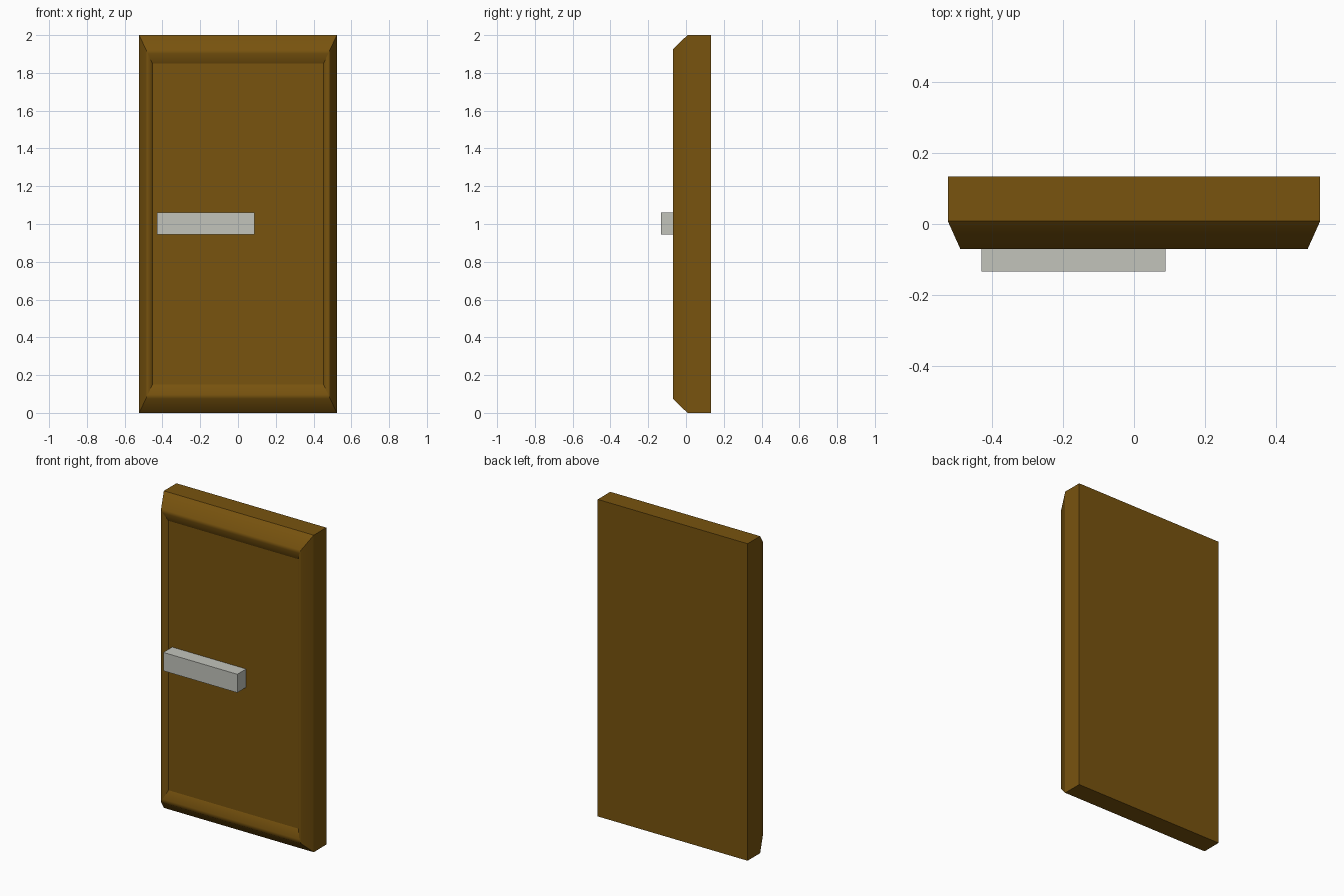
import bpy, bmesh

if "Cube" in bpy.data.objects:
    bpy.data.objects.remove(bpy.data.objects["Cube"])

def material(name, rgb):
    m = bpy.data.materials.new(name)
    m.diffuse_color = (*rgb, 1.0)
    m.use_nodes = True
    m.node_tree.nodes["Principled BSDF"].inputs["Base Color"].default_value = m.diffuse_color
    return m

wood = material("brown wood", (0.188, 0.087, 0.0045))
metal = material("pale grey metal", (0.54, 0.55, 0.50))

def finish(bm, name, mat):
    bmesh.ops.recalc_face_normals(bm, faces=bm.faces)
    me = bpy.data.meshes.new(name)
    bm.to_mesh(me)
    bm.free()
    me.materials.append(mat)
    ob = bpy.data.objects.new(name, me)
    bpy.context.collection.objects.link(ob)
    return ob

# Door slab: rectangular rings from the back to the recessed front panel
HALF_W, HEIGHT = 0.523, 2.0
IN_X, IN_Z = 0.07, 0.15          # total border width at sides / top and bottom
profile = [(0, 0.133), (0, 0.008), (0.5, -0.07), (0.65, -0.07), (1, -0.045)]
bm = bmesh.new()
rings = []
for t, y in profile:
    w, lo, hi = HALF_W - IN_X * t, IN_Z * t, HEIGHT - IN_Z * t
    rings.append([bm.verts.new(p) for p in
                  ((-w, y, lo), (w, y, lo), (w, y, hi), (-w, y, hi))])
bm.faces.new(rings[0])
bm.faces.new(rings[-1])
for a, b in zip(rings, rings[1:]):
    for i in range(4):
        j = (i + 1) % 4
        f = bm.faces.new((a[i], a[j], b[j], b[i]))
        f.smooth = True
# Only the border ridge is smooth; mitres and outer edges stay crisp
ridge = set(rings[2] + rings[3])
for e in bm.edges:
    same_ring = abs(e.verts[0].co.y - e.verts[1].co.y) < 1e-6
    straight = (abs(e.verts[0].co.x - e.verts[1].co.x) < 1e-6
                or abs(e.verts[0].co.z - e.verts[1].co.z) < 1e-6)
    e.smooth = all(v in ridge for v in e.verts) and same_ring and straight
finish(bm, "door_slab", wood)

# Handle bar set into the front panel
bm = bmesh.new()
bmesh.ops.create_cube(bm, size=1)
for v in bm.verts:
    v.co = (-0.17 + v.co.x * 0.516, -0.0865 + v.co.y * 0.093, 1.002 + v.co.z * 0.116)
finish(bm, "door_handle", metal)
